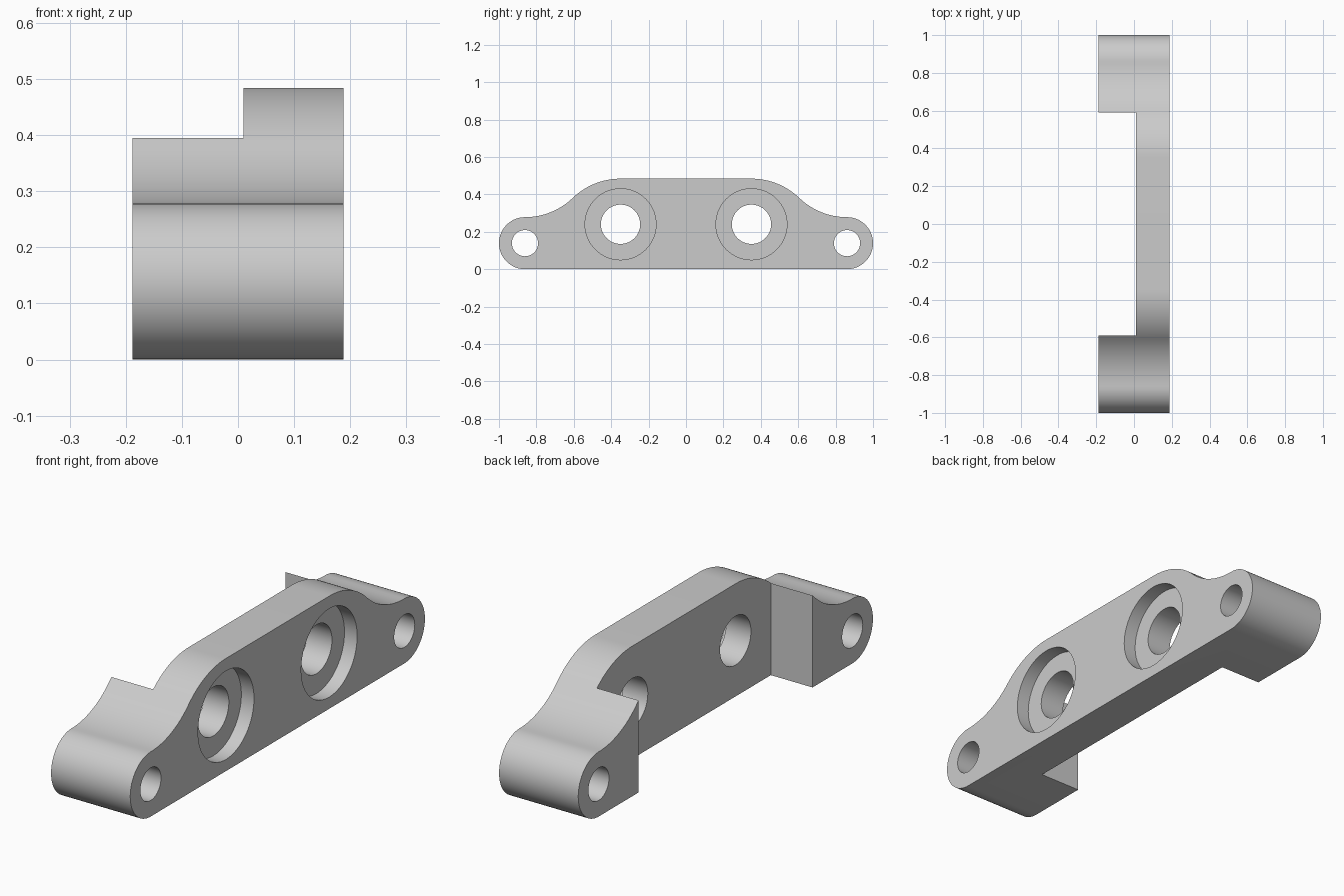
import bpy, bmesh, math
from mathutils import Matrix

if "Cube" in bpy.data.objects:
    bpy.data.objects.remove(bpy.data.objects["Cube"])

HALF, EAR_Y, EAR_R, TOP, BORE_Y, BORE_Z = 0.188, 0.861, 0.139, 0.484, 0.35, 0.24

metal = bpy.data.materials.new("light grey")
metal.use_nodes = True
GREY = (0.6, 0.6, 0.6, 1)
metal.diffuse_color = GREY
metal.node_tree.nodes["Principled BSDF"].inputs["Base Color"].default_value = GREY


def arc(y, z, r, start, end, steps):
    return [(y + r * math.cos(a), z + r * math.sin(a))
            for a in (math.radians(start + (end - start) * i / steps) for i in range(steps + 1))]


def add_object(name, bm):
    bmesh.ops.recalc_face_normals(bm, faces=bm.faces)
    mesh = bpy.data.meshes.new(name)
    bm.to_mesh(mesh)
    bm.free()
    mesh.materials.append(metal)
    obj = bpy.data.objects.new(name, mesh)
    bpy.context.collection.objects.link(obj)
    return obj


# Half outline: round ear, then an S-curve of two equal tangent arcs up to the top
run, rise = EAR_Y - BORE_Y, TOP - 2 * EAR_R
radius = (run ** 2 + rise ** 2) / (4 * rise)
sweep = math.degrees(math.asin(run / (2 * radius)))
half = arc(EAR_Y, EAR_R, EAR_R, -90, 90, 32)
half += arc(EAR_Y, 2 * EAR_R + radius, radius, -90, -90 - sweep, 16)[1:]
half += arc(BORE_Y, TOP - radius, radius, 90 - sweep, 90, 16)[1:]
outline = half + [(-y, z) for y, z in reversed(half)]

# Bracket body extruded through its full depth
bm = bmesh.new()
face = bm.faces.new([bm.verts.new((-HALF, y, z)) for y, z in outline])
side = bmesh.ops.extrude_face_region(bm, geom=[face])["geom"]
bmesh.ops.translate(bm, vec=(2 * HALF, 0, 0),
                    verts=[v for v in side if isinstance(v, bmesh.types.BMVert)])
bracket = add_object("mounting_bracket", bm)


def cut(cutter):
    cutter.hide_render = True
    mod = bracket.modifiers.new(cutter.name, "BOOLEAN")
    mod.operation, mod.solver, mod.object = "DIFFERENCE", "EXACT", cutter
    bpy.context.view_layer.objects.active = bracket
    bpy.ops.object.modifier_apply(modifier=mod.name)
    bpy.data.objects.remove(cutter)


def drill(name, y, z, r, x0, x1):
    bm = bmesh.new()
    bmesh.ops.create_cone(bm, cap_ends=True, segments=64, radius1=r, radius2=r, depth=x1 - x0,
                          matrix=Matrix.Translation(((x0 + x1) / 2, y, z))
                          @ Matrix.Rotation(math.pi / 2, 4, "Y"))
    cut(add_object(name, bm))


# Rear recess between the two feet
bm = bmesh.new()
bmesh.ops.create_cube(bm, size=1, matrix=Matrix.Translation((-0.49, 0, 0.3))
                      @ Matrix.Diagonal((1, 1.18, 2, 1)))
cut(add_object("recess_cutter", bm))

# Ear holes, bores and shallow counterbores
for s in (-1, 1):
    drill("ear_hole", s * EAR_Y, EAR_R, 0.07, -0.5, 0.5)
    drill("bore", s * BORE_Y, BORE_Z, 0.105, -0.5, 0.5)
    drill("counterbore", s * BORE_Y, BORE_Z, 0.19, HALF - 0.06, 0.5)

bracket.select_set(True)
bpy.context.view_layer.objects.active = bracket
bpy.ops.object.shade_smooth_by_angle(angle=math.radians(30))
